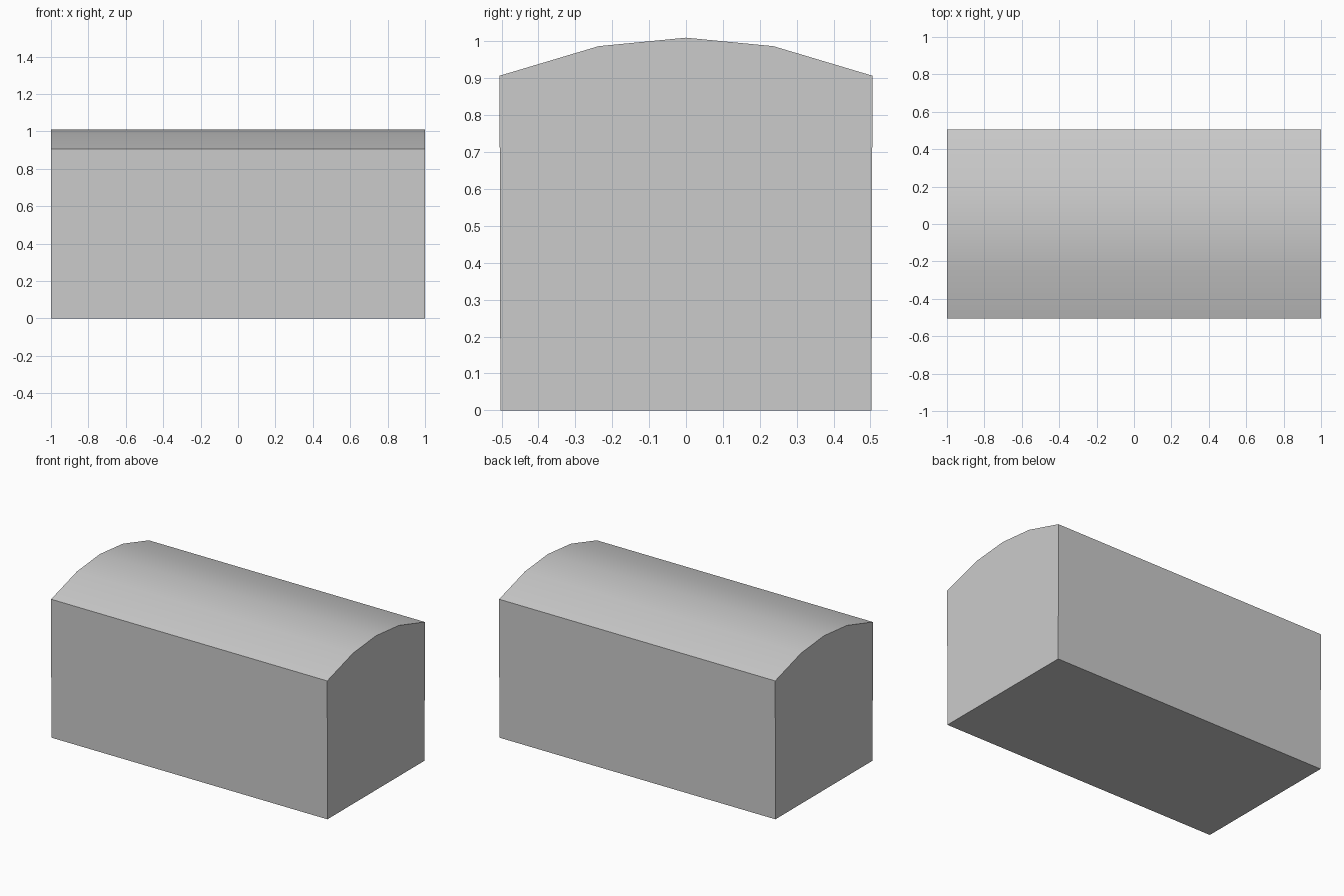
import bpy
import bmesh
import math

if "Cube" in bpy.data.objects:
    bpy.data.objects.remove(bpy.data.objects["Cube"])

HALF_LENGTH = 1.0
SEAM = 0.763


def extrude_profile(name, profile):
    """Closed prism along x from a (y, z) outline."""
    bm = bmesh.new()
    face = bm.faces.new([bm.verts.new((-HALF_LENGTH, y, z)) for y, z in profile])
    out = bmesh.ops.extrude_face_region(bm, geom=[face], use_keep_orig=True)
    moved = [g for g in out["geom"] if isinstance(g, bmesh.types.BMVert)]
    bmesh.ops.translate(bm, verts=moved, vec=(2 * HALF_LENGTH, 0, 0))
    bmesh.ops.recalc_face_normals(bm, faces=bm.faces)
    mesh = bpy.data.meshes.new(name)
    bm.to_mesh(mesh)
    bm.free()
    obj = bpy.data.objects.new(name, mesh)
    bpy.context.collection.objects.link(obj)
    return obj


# Chest body, very slightly narrower at the floor
extrude_profile("chest_body", [(-0.503, 0), (0.503, 0), (0.505, SEAM), (-0.505, SEAM)])

# Lid with straight sides and a four-segment arched top
half_arch = [(0.505, 0.907), (0.237, 0.987)]
arch = half_arch + [(0, 1.01)] + [(-y, z) for y, z in reversed(half_arch)]
lid = extrude_profile("chest_lid", [(-0.505, SEAM), (0.505, SEAM)] + arch)

# Smooth the arch while the box edges stay sharp
bpy.ops.object.select_all(action="DESELECT")
lid.select_set(True)
bpy.context.view_layer.objects.active = lid
bpy.ops.object.shade_smooth_by_angle(angle=math.radians(30))
